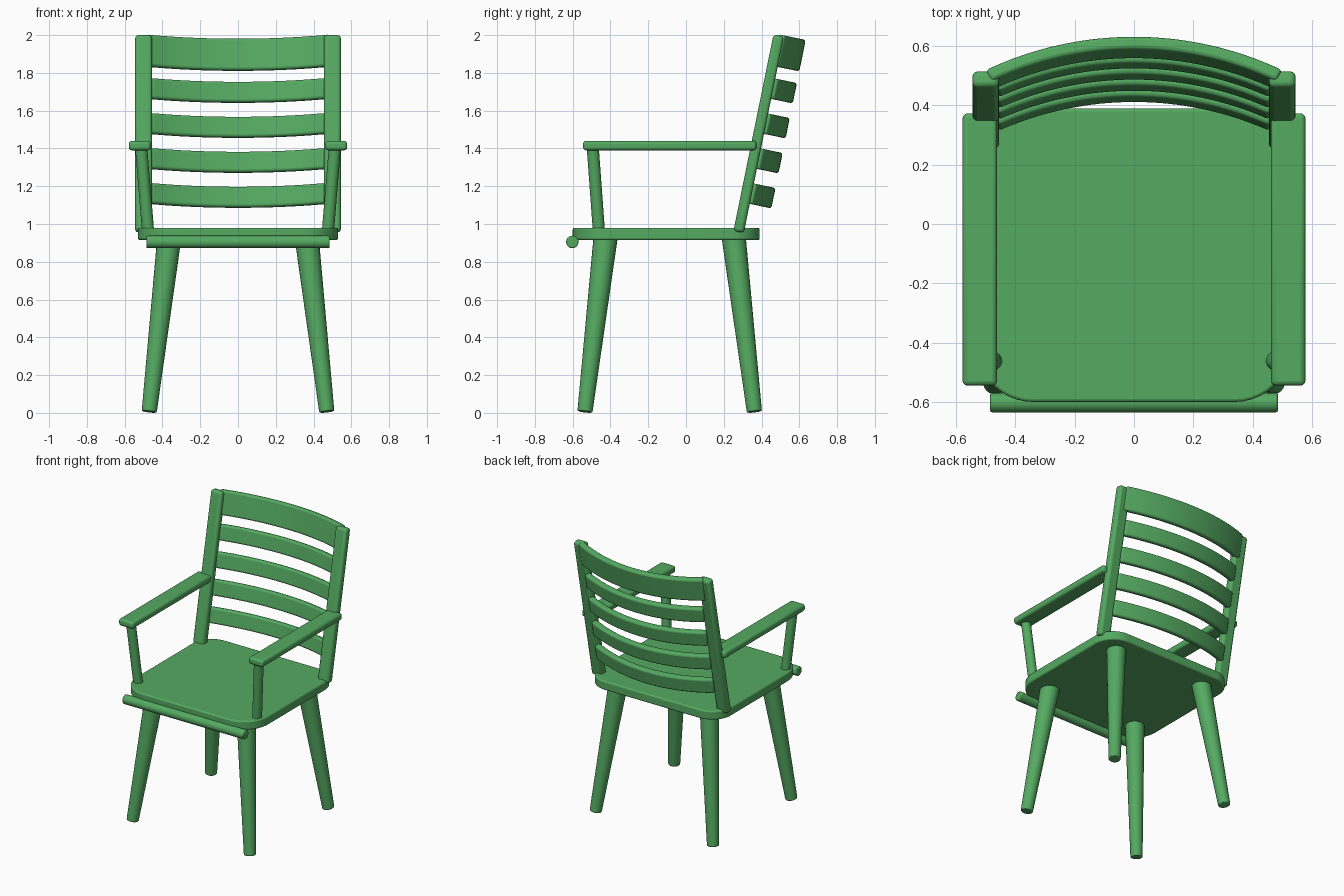
import bpy, bmesh, math
from mathutils import Vector, Matrix

if "Cube" in bpy.data.objects:
    bpy.data.objects.remove(bpy.data.objects["Cube"])

green = bpy.data.materials.new("leaf green")
green.diffuse_color = (0.09, 0.40, 0.12, 1)
green.use_nodes = True
green.node_tree.nodes["Principled BSDF"].inputs["Base Color"].default_value = green.diffuse_color

TILT = math.atan2(0.21, 1.03)          # lean of the backrest
BACK = Matrix.Translation((0, 0.28, 0.965)) @ Matrix.Rotation(-TILT, 4, 'X')


def finish(name, bm, bevel=0.0, segments=3):
    bmesh.ops.recalc_face_normals(bm, faces=bm.faces)
    mesh = bpy.data.meshes.new(name)
    bm.to_mesh(mesh)
    bm.free()
    mesh.materials.append(green)
    ob = bpy.data.objects.new(name, mesh)
    bpy.context.collection.objects.link(ob)
    bpy.ops.object.select_all(action='DESELECT')
    bpy.context.view_layer.objects.active = ob
    ob.select_set(True)
    bpy.ops.object.shade_smooth_by_angle(angle=math.radians(35))
    if bevel:
        mod = ob.modifiers.new("bevel", 'BEVEL')
        mod.width, mod.segments, mod.limit_method = bevel, segments, 'ANGLE'
        mod.angle_limit = math.radians(40)
        bpy.ops.object.modifier_move_to_index(modifier="bevel", index=0)
    return ob


def rod(name, a, b, ra, rb, bevel=0.006, sides=24):
    a, b = Vector(a), Vector(b)
    d = b - a
    bm = bmesh.new()
    m = Matrix.Translation((a + b) / 2) @ d.to_track_quat('Z', 'Y').to_matrix().to_4x4()
    bmesh.ops.create_cone(bm, cap_ends=True, segments=sides, radius1=ra, radius2=rb,
                          depth=d.length, matrix=m)
    return finish(name, bm, bevel, 2)


def box(name, lo, hi, bevel, matrix=Matrix()):
    lo, hi = Vector(lo), Vector(hi)
    bm = bmesh.new()
    bmesh.ops.create_cube(bm, size=1, matrix=matrix @ Matrix.Translation((lo + hi) / 2)
                          @ Matrix.Diagonal((*(hi - lo), 1)))
    return finish(name, bm, bevel)


def seat():
    # rounded outline, larger radius at the front
    bm = bmesh.new()
    verts = []
    for sx, y, r, start in ((1, 0.39, 0.15, 0), (-1, 0.39, 0.15, 90),
                            (-1, -0.60, 0.19, 180), (1, -0.60, 0.19, 270)):
        cy = y - r if y > 0 else y + r
        for i in range(11):
            t = math.radians(start + 9 * i)
            verts.append(bm.verts.new((sx * (0.53 - r) + r * math.cos(t),
                                       cy + r * math.sin(t), 0.915)))
    face = bm.faces.new(verts)
    ext = bmesh.ops.extrude_face_region(bm, geom=[face])
    bmesh.ops.translate(bm, vec=(0, 0, 0.065),
                        verts=[v for v in ext['geom'] if isinstance(v, bmesh.types.BMVert)])
    finish("seat", bm, 0.01)


def slat(name, v, height, half):
    # curved rail swept along an arc in the leaning backrest frame
    bm = bmesh.new()
    radius, n, rings = 1.146, 32, []
    for i in range(n + 1):
        a = math.asin(half / radius) * (2 * i / n - 1)
        ring = []
        for r, h in ((radius, -0.5), (radius, 0.5),
                     (radius - 0.044, 0.5), (radius - 0.044, -0.5)):
            p = Vector((r * math.sin(a), 0.145 - radius + r * math.cos(a), v + h * height))
            ring.append(bm.verts.new(BACK @ p))
        rings.append(ring)
    for p, q in zip(rings, rings[1:]):
        for k in range(4):
            bm.faces.new((p[k], p[(k + 1) % 4], q[(k + 1) % 4], q[k]))
    bm.faces.new(rings[0])
    bm.faces.new(rings[-1])
    finish(name, bm, 0.013)


seat()
rod("front_bar", (-0.485, -0.602, 0.905), (0.485, -0.602, 0.905), 0.033, 0.033)

for s, side in ((-1, "left"), (1, "right")):
    # splayed tapered legs
    rod(f"front_leg_{side}", (s * 0.47, -0.535, 0.006), (s * 0.363, -0.425, 0.935), 0.04, 0.064)
    rod(f"back_leg_{side}", (s * 0.47, 0.362, 0.006), (s * 0.363, 0.252, 0.935), 0.04, 0.064)
    # arms and their supports
    box(f"armrest_{side}", (s * 0.52 - 0.058, -0.545, 1.39), (s * 0.52 + 0.058, 0.373, 1.44), 0.016)
    rod(f"arm_post_{side}", (s * 0.476, -0.461, 0.96), (s * 0.513, -0.494, 1.41), 0.032, 0.032, 0)
    # leaning back post
    box(f"back_post_{side}", (s * 0.5 - 0.045, -0.028, -0.007),
        (s * 0.5 + 0.045, 0.028, 1.054), 0.018, BACK)

# backrest rails
for i, v in enumerate((0.205, 0.394, 0.583, 0.772)):
    slat(f"back_slat_{i + 1}", v, 0.11, 0.475)
slat("top_rail", 0.975, 0.17, 0.50)
